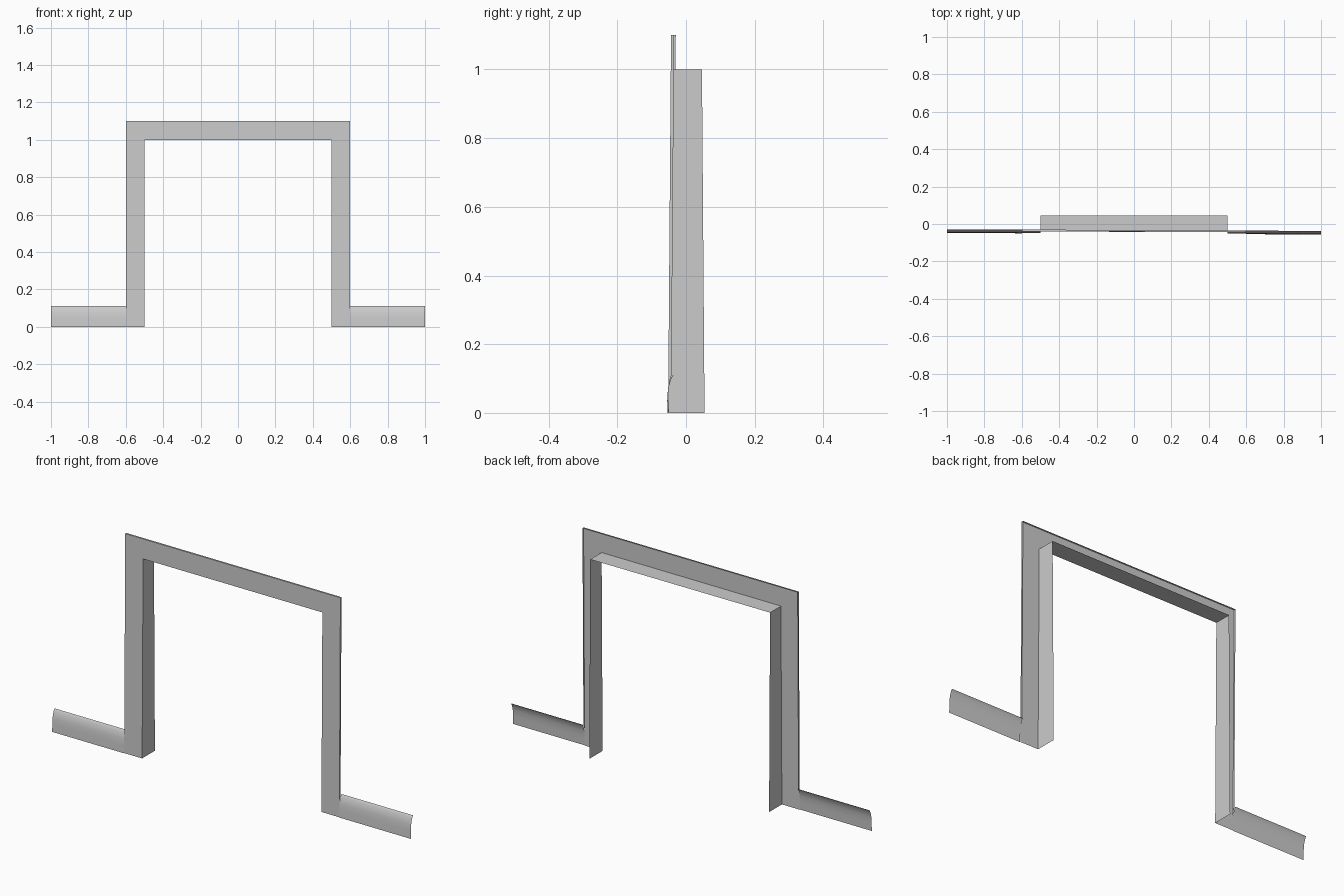
import bpy

if "Cube" in bpy.data.objects:
    bpy.data.objects.remove(bpy.data.objects["Cube"])

H, OUT, INN, TOP = 1.0, 0.6, 0.5, 1.1


def front(x, z):
    # Face of the trim: slight lean forward at the bottom, slight turn in plan
    return -0.0412 - 0.0085 * (1 - z / TOP) - 0.004 * x


def back(z):
    # Rear edge of the opening's lining
    return 0.0465 + 0.0075 * (1 - z)


def rim(x, z):
    # Rear edge of the trim's outer return
    return front(x, z) + 0.009


def sheet(name, rows, smooth=False):
    # Surface joining rows of points of equal length
    n = len(rows[0])
    verts = [p for row in rows for p in row]
    faces = [(r * n + i, r * n + i + 1, (r + 1) * n + i + 1, (r + 1) * n + i)
             for r in range(len(rows) - 1) for i in range(n - 1)]
    mesh = bpy.data.meshes.new(name)
    mesh.from_pydata(verts, [], faces)
    mesh.update()
    obj = bpy.data.objects.new(name, mesh)
    bpy.context.collection.objects.link(obj)
    if smooth:
        mesh.shade_smooth()
    return obj


# Path around the opening, outer and inner corners matched
outer = [(-OUT, 0), (-OUT, TOP), (OUT, TOP), (OUT, 0)]
inner = [(-INN, 0), (-INN, H), (INN, H), (INN, 0)]

# Flat front face of the door trim
sheet("door_trim_face", [
    [(x, front(x, z), z) for x, z in inner],
    [(x, front(x, z), z) for x, z in outer]])

# Lining of the opening, running back through the wall
sheet("door_lining", [
    [(x, back(z), z) for x, z in inner],
    [(x, front(x, z), z) for x, z in inner]])

# Narrow outer return of the trim, ending above the skirting
edge = [(-OUT, 0.08), (-OUT, 0.11), (-OUT, TOP),
        (OUT, TOP), (OUT, 0.11), (OUT, 0.08)]
sheet("door_trim_return", [
    [(x, front(x, z), z) for x, z in edge],
    [(x, front(x, z) if z < 0.1 else rim(x, z), z) for x, z in edge]])

# Skirting boards with a curved top on both sides
profile = [(-0.052, 0), (-0.0505, 0.04), (-0.0485, 0.07), (-0.045, 0.086),
           (-0.040, 0.1), (-0.036, 0.108), (-0.033, 0.111)]
for side, name in ((-1, "left_skirting"), (1, "right_skirting")):
    ends = sorted((side * OUT, side * 1.0))
    sheet(name, [[(x, y - 0.004 * x, z) for y, z in profile] for x in reversed(ends)],
          smooth=True)
